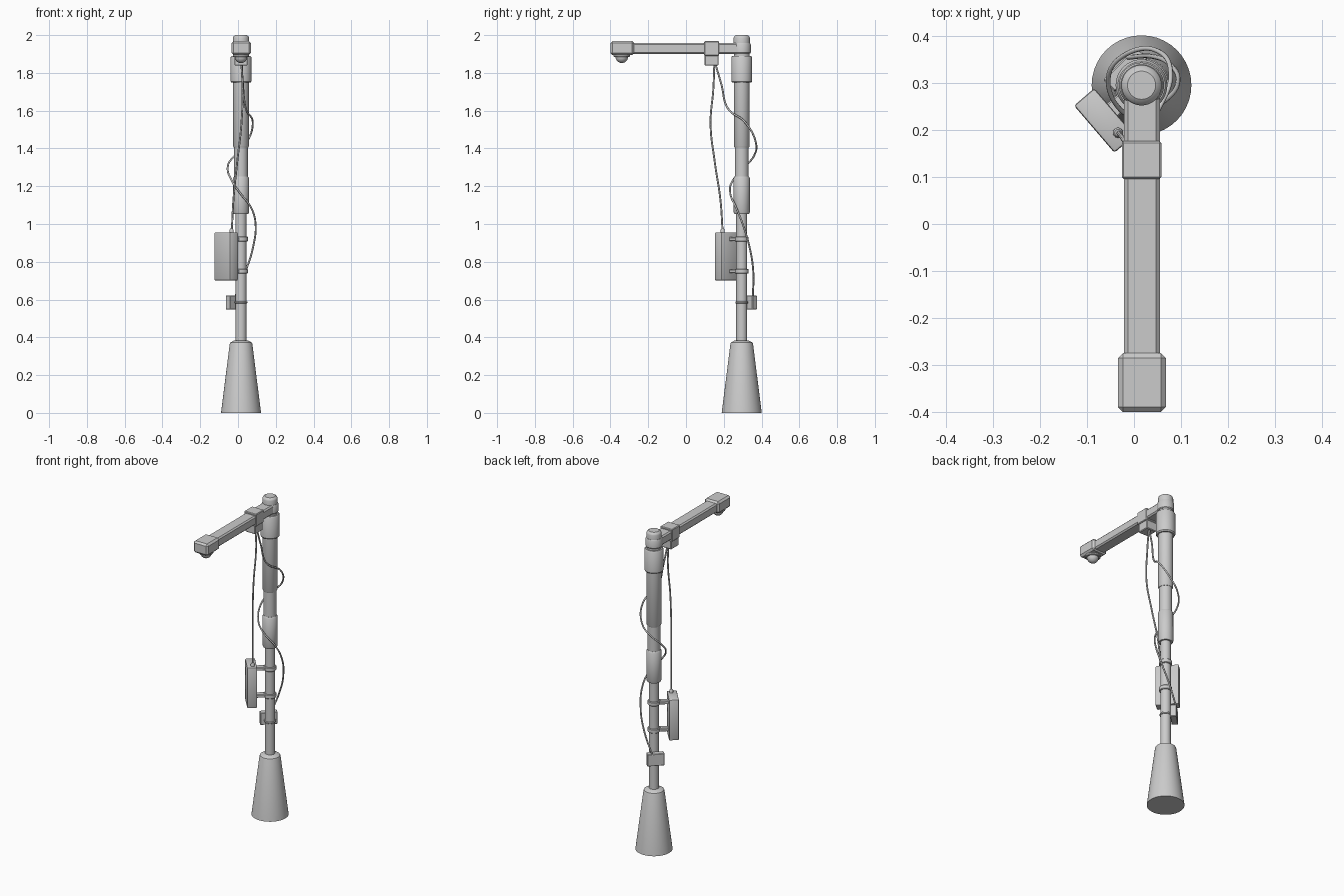
import bpy, bmesh, math
from mathutils import Matrix, Vector

if "Cube" in bpy.data.objects:
    bpy.data.objects.remove(bpy.data.objects["Cube"])

PX, PY = 0.016, 0.295          # pole axis


def finish(name, bm, angle=35):
    bmesh.ops.recalc_face_normals(bm, faces=bm.faces)
    me = bpy.data.meshes.new(name)
    bm.to_mesh(me)
    bm.free()
    ob = bpy.data.objects.new(name, me)
    bpy.context.collection.objects.link(ob)
    bpy.ops.object.select_all(action='DESELECT')
    ob.select_set(True)
    bpy.context.view_layer.objects.active = ob
    bpy.ops.object.shade_smooth_by_angle(angle=math.radians(angle))
    return ob


def lathe(name, profile, x=PX, y=PY, n=40):
    """Closed solid of revolution from (radius, z) points."""
    bm = bmesh.new()
    rings = [[bm.verts.new((x + r * math.cos(2 * math.pi * i / n),
                            y + r * math.sin(2 * math.pi * i / n), z))
              for i in range(n)] for r, z in profile]
    for a, b in zip(rings, rings[1:]):
        for i in range(n):
            j = (i + 1) % n
            bm.faces.new((a[i], a[j], b[j], b[i]))
    bm.faces.new(rings[0])
    bm.faces.new(rings[-1])
    return finish(name, bm)


def box(name, centre, size, bevel=0.005, rot=0.0, seg=1):
    bm = bmesh.new()
    bmesh.ops.create_cube(bm, size=1)
    bmesh.ops.scale(bm, vec=size, verts=bm.verts)
    if bevel:
        bmesh.ops.bevel(bm, geom=bm.edges[:], offset=bevel, segments=seg,
                        profile=0.5, affect='EDGES')
    bmesh.ops.transform(bm, verts=bm.verts,
                        matrix=Matrix.Translation(centre) @ Matrix.Rotation(rot, 4, 'Z'))
    return finish(name, bm, 30)


def cable(name, pts, r=0.005):
    cu = bpy.data.curves.new(name, 'CURVE')
    cu.dimensions = '3D'
    cu.bevel_depth, cu.bevel_resolution = r, 2
    cu.resolution_u, cu.use_fill_caps = 10, True
    sp = cu.splines.new('BEZIER')
    sp.bezier_points.add(len(pts) - 1)
    for bp, p in zip(sp.bezier_points, pts):
        bp.co = p
        bp.handle_left_type = bp.handle_right_type = 'AUTO'
    ob = bpy.data.objects.new(name, cu)
    bpy.context.collection.objects.link(ob)
    bpy.ops.object.select_all(action='DESELECT')
    ob.select_set(True)
    bpy.context.view_layer.objects.active = ob
    bpy.ops.object.convert(target='MESH')
    bpy.ops.object.shade_smooth()


def ring(name, z, r, h):
    lathe(name, [(r - .003, z - h / 2), (r, z - h / 2 + .003),
                 (r, z + h / 2 - .003), (r - .003, z + h / 2)])


# Base and telescoping pole
lathe("base_cone", [(.106, 0), (.060, .365), (.057, .372), (.036, .384)])
lathe("lower_pole", [(.029, .37), (.029, 1.10)])
lathe("lower_sleeve", [(.039, 1.054), (.043, 1.062), (.043, 1.243), (.037, 1.252)])
lathe("middle_pole", [(.036, 1.22), (.036, 1.43)])
lathe("upper_pole", [(.038, 1.405), (.042, 1.412), (.042, 1.78)])
lathe("top_collar", [(.050, 1.748), (.055, 1.755), (.055, 1.882), (.050, 1.890),
                     (.042, 1.890), (.042, 1.91)])
lathe("arm_hub", [(.044, 1.902), (.048, 1.907), (.048, 1.950), (.044, 1.957)])
lathe("pole_cap", [(.043, 1.95), (.043, 1.985), (.040, 1.993), (.030, 2.0)])

# Horizontal arm with bracket and end housing
box("arm", (PX + .001, .01, 1.929), (.076, .59, .057), .008)
box("arm_bracket_band", (PX, .136, 1.929), (.084, .08, .078), .004)
box("arm_bracket_box", (PX, .136, 1.87), (.070, .074, .062), .004)
box("arm_end_housing", (PX + .001, -.337, 1.931), (.102, .126, .074), .011)

# Camera dome under the arm end
lathe("dome_collar", [(.040, 1.884), (.043, 1.887), (.043, 1.90)], PX, -.34)
bm = bmesh.new()
bmesh.ops.create_uvsphere(bm, u_segments=32, v_segments=16, radius=.033,
                          matrix=Matrix.Translation((PX, -.34, 1.885)))
finish("camera_dome", bm, 60)

# Control box turned towards the front left, held by two clamps
turn = math.radians(-49.4)
out = Vector((-.76, -.65, 0))
box("control_box", (-.063, .220, .828), (.132, .057, .255), .006, turn, 2)
for i, z in enumerate((.92, .75)):
    ring(f"box_clamp_{i}", z, .036, .026)
    p = Vector((PX, PY, z)) + out * .055
    box(f"box_clamp_arm_{i}", p, (.036, .06, .020), .003, turn)
lathe("cable_gland", [(.011, .95), (.011, .968), (.007, .975)], -.034, .194, 16)

# Junction box on the back left, with its strap
box("junction_box", (PX - .034, PY + .034, .585), (.10, .036, .075), .003,
    math.radians(45))
ring("junction_strap", .585, .034, .012)

# Cables
cable("straight_cable", [(.018, .15, 1.85), (.024, .145, 1.72), (.018, .130, 1.53),
                         (-.004, .152, 1.33), (-.024, .182, 1.13), (-.033, .194, .96)])
cable("wrapped_cable", [(.020, .155, 1.85), (.026, .187, 1.74), (.042, .223, 1.61),
                        (.078, .312, 1.54), (.045, .370, 1.43), (-.015, .362, 1.365),
                        (-.053, .320, 1.31), (-.028, .242, 1.22), (.010, .234, 1.165),
                        (.070, .266, 1.085), (.093, .300, 1.0), (.078, .338, .87),
                        (.040, .356, .75), (-.015, .354, .615)])
